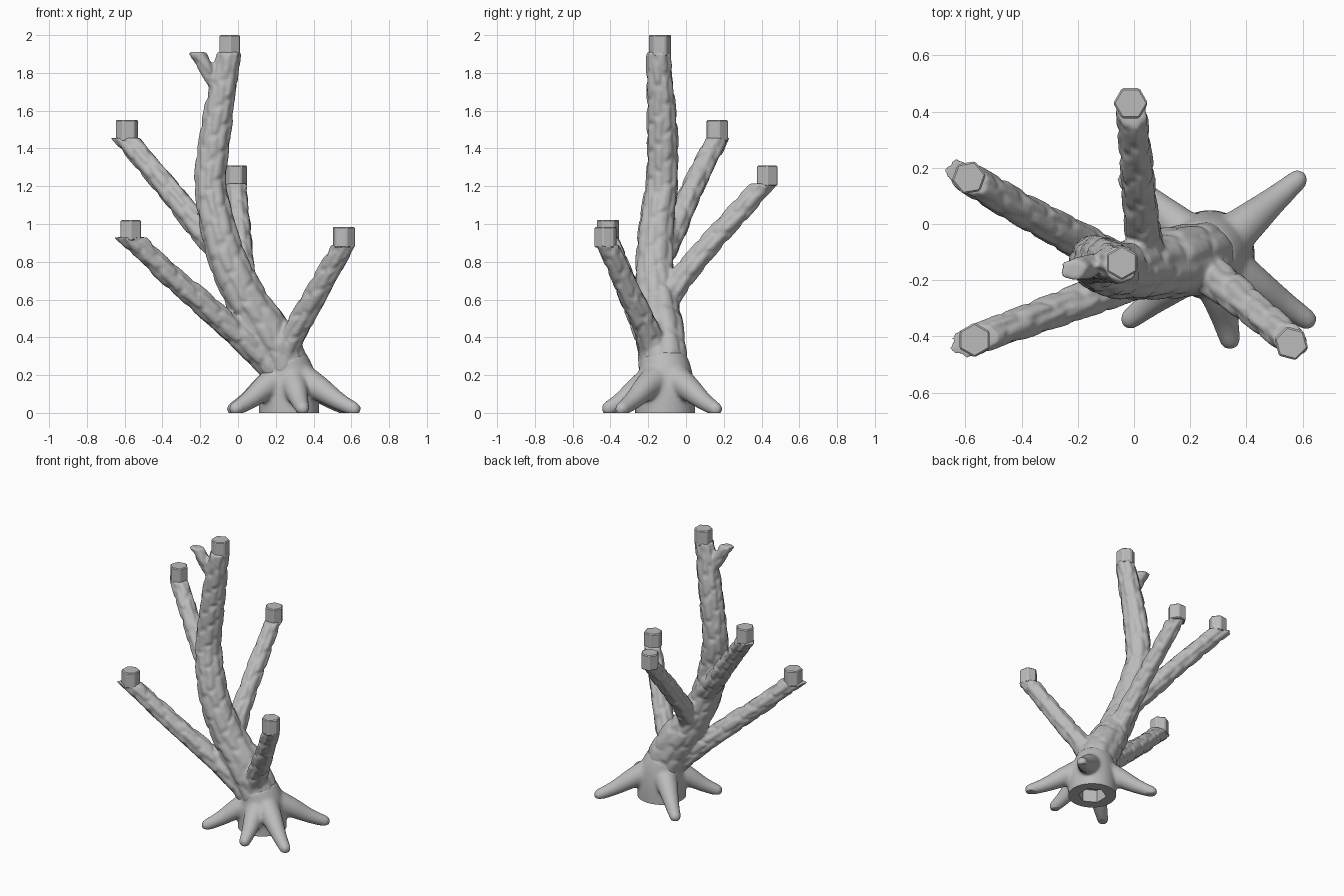
import bpy, bmesh, math
from mathutils import Vector, noise

if "Cube" in bpy.data.objects:
    bpy.data.objects.remove(bpy.data.objects["Cube"])

grey = bpy.data.materials.new("warm_grey")
grey.use_nodes = True
COLOUR = (0.5, 0.5, 0.5, 1)
grey.diffuse_color = COLOUR
grey.node_tree.nodes["Principled BSDF"].inputs["Base Color"].default_value = COLOUR


def make_object(name, bm):
    bmesh.ops.recalc_face_normals(bm, faces=bm.faces)
    mesh = bpy.data.meshes.new(name)
    bm.to_mesh(mesh)
    bm.free()
    mesh.materials.append(grey)
    obj = bpy.data.objects.new(name, mesh)
    bpy.context.collection.objects.link(obj)
    return obj


def activate(obj):
    bpy.ops.object.select_all(action='DESELECT')
    obj.select_set(True)
    bpy.context.view_layer.objects.active = obj


def apply_modifier(obj, kind, **settings):
    activate(obj)
    mod = obj.modifiers.new(kind.title(), kind)
    for key, value in settings.items():
        setattr(mod, key, value)
    bpy.ops.object.modifier_apply(modifier=mod.name)


def resample(points, step):
    """Smooth spline through (x, y, z, radius) points, evenly stepped."""
    pts = [Vector(p) for p in points]
    pts = [2 * pts[0] - pts[1]] + pts + [2 * pts[-1] - pts[-2]]
    out = []
    for a, b, c, d in zip(pts, pts[1:], pts[2:], pts[3:]):
        count = max(2, int((c - b).length / step))
        for i in range(count):
            t = i / count
            out.append(0.5 * (2 * b + (c - a) * t + (2 * a - 5 * b + 4 * c - d) * t * t
                              + (3 * b - a - 3 * c + d) * t ** 3))
    return out + [pts[-2]]


def bark(angle, length, plates, seed):
    """Height of long staggered bark plates with grooves between them."""
    wobble = noise.noise(Vector((math.cos(angle) * 2, math.sin(angle) * 2, length * 9 + seed)))
    u = angle / math.tau * plates + 0.35 * wobble
    column = math.floor(u) % plates
    v = length / 0.15 + column * 0.618 + seed + 0.25 * wobble
    row = math.floor(v)
    edge = min(min(u % 1, 1 - u % 1) * 3.5, min(v % 1, 1 - v % 1) * 6, 1)
    lift = noise.noise(Vector((column * 3.7, row * 5.3, seed + 0.5)))
    return 0.011 * (edge - 0.6) + 0.006 * lift + 0.003 * wobble


def tube(bm, points, plates=0, seed=0.0, top=None, round_tip=False, sides=48):
    """Tapered tube; optional bark, level cut at height top, or round tip."""
    path = resample(points, 0.012)
    chord = (path[-1] - path[0]).to_3d()
    ref = chord.orthogonal().normalized()
    total = sum((b.to_3d() - a.to_3d()).length for a, b in zip(path, path[1:]))
    length, rings = 0.0, []
    for i, p in enumerate(path):
        before, after = path[max(i - 1, 0)].to_3d(), path[min(i + 1, len(path) - 1)].to_3d()
        tangent = (after - before).normalized()
        if i:
            length += (p.to_3d() - before).length
        side = (ref - tangent * ref.dot(tangent)).normalized()
        up = tangent.cross(side)
        radius = p.w
        if round_tip and total - length < radius:
            radius *= math.sqrt(max(0.01, 1 - (1 - (total - length) / radius) ** 2))
        ring = []
        for k in range(sides):
            angle = math.tau * k / sides
            r = radius + (bark(angle, length, plates, seed) if plates else 0)
            co = p.to_3d() + (side * math.cos(angle) + up * math.sin(angle)) * r
            if top and (co.z > top or i == len(path) - 1):
                co += tangent * ((top - co.z) / tangent.z)
            ring.append(bm.verts.new(co))
        rings.append(ring)
    for a, b in zip(rings, rings[1:]):
        for k in range(sides):
            n = (k + 1) % sides
            bm.faces.new((a[k], a[n], b[n], b[k]))
    bm.faces.new(rings[0][::-1])
    bm.faces.new(rings[-1])


def prism(name, sides, radius, x, y, low, high, turn=0):
    bm = bmesh.new()
    bmesh.ops.create_cone(bm, cap_ends=True, segments=sides, radius1=radius,
                          radius2=radius, depth=high - low)
    obj = make_object(name, bm)
    obj.location = (x, y, (low + high) / 2)
    obj.rotation_euler.z = math.radians(turn)
    return obj


# Barked trunk and branches, fused into one skin
bm = bmesh.new()
tube(bm, [(0.26, -0.11, 0.13, 0.13), (0.235, -0.12, 0.27, 0.13), (0.15, -0.135, 0.43, 0.125),
          (0.045, -0.155, 0.6, 0.11), (-0.05, -0.165, 0.8, 0.1), (-0.11, -0.155, 1.0, 0.092),
          (-0.145, -0.13, 1.2, 0.083), (-0.13, -0.125, 1.4, 0.08), (-0.1, -0.13, 1.6, 0.076),
          (-0.065, -0.14, 1.8, 0.067), (-0.045, -0.143, 1.91, 0.06)], 9, 0.3, 1.91)
tube(bm, [(-0.03, -0.16, 0.77, 0.07), (-0.16, -0.08, 0.93, 0.066),
          (-0.38, 0.04, 1.2, 0.058), (-0.6, 0.17, 1.46, 0.052)], 7, 1.7, 1.455)
tube(bm, [(0.2, -0.14, 0.24, 0.09), (0.02, -0.2, 0.4, 0.07),
          (-0.27, -0.305, 0.65, 0.06), (-0.585, -0.42, 0.94, 0.053)], 7, 2.4, 0.93)
tube(bm, [(0.21, -0.13, 0.25, 0.09), (0.3, -0.2, 0.43, 0.067),
          (0.42, -0.3, 0.64, 0.06), (0.565, -0.42, 0.9, 0.055)], 7, 3.1, 0.89)
tube(bm, [(0.06, -0.15, 0.54, 0.08), (0.035, -0.05, 0.68, 0.064),
          (0.015, 0.14, 0.91, 0.058), (-0.01, 0.42, 1.22, 0.052)], 7, 4.6, 1.215)
tube(bm, [(-0.08, -0.14, 1.68, 0.04), (-0.14, -0.145, 1.78, 0.04),
          (-0.22, -0.16, 1.91, 0.036)], 5, 5.2, 1.91)
tree = make_object("barked_trunk_and_branches", bm)
apply_modifier(tree, 'REMESH', mode='VOXEL', voxel_size=0.0085)
apply_modifier(tree, 'SMOOTH', factor=0.5, iterations=3)

# Smooth root flare around the foot
HUB = Vector((0.27, -0.11, 0))
bm = bmesh.new()
tube(bm, [(0.27, -0.11, -0.06, 0.16), (0.27, -0.11, 0.1, 0.158),
          (0.26, -0.11, 0.2, 0.145), (0.235, -0.12, 0.29, 0.125)])
for x, y in ((0.61, 0.18), (0.645, -0.36), (0.35, -0.445), (-0.04, -0.36), (-0.05, 0.18)):
    reach = Vector((x, y, 0)) - HUB
    tube(bm, [(*(HUB + reach * f + Vector((0, 0, z))), r) for f, z, r in
              ((0.08, 0.2, 0.09), (0.4, 0.135, 0.068), (0.7, 0.062, 0.048), (1, 0.005, 0.034))],
         round_tip=True)
roots = make_object("root_flare", bm)
apply_modifier(roots, 'REMESH', mode='VOXEL', voxel_size=0.01)
apply_modifier(roots, 'SMOOTH', factor=0.5, iterations=14)

# Level underside and six-sided socket
for cutter in (prism("ground_cutter", 4, 3, 0, 0, -1, 0), prism("socket_cutter", 6, 0.095, 0.27, -0.11, -0.5, 0.09)):
    cutter.hide_render = True
    apply_modifier(roots, 'BOOLEAN', operation='DIFFERENCE', object=cutter, solver='EXACT')
    bpy.data.objects.remove(cutter)

for obj in (tree, roots):
    activate(obj)
    bpy.ops.object.shade_smooth_by_angle(angle=math.radians(50))

# Six-sided pegs on the branch ends
for name, x, y, top, turn in (("trunk_peg", -0.043, -0.138, 2.0, 0),
                              ("back_peg", -0.012, 0.43, 1.31, 30),
                              ("upper_right_peg", -0.588, 0.165, 1.55, 40),
                              ("lower_right_peg", -0.568, -0.413, 1.022, 0),
                              ("left_peg", 0.56, -0.425, 0.985, 15)):
    peg = prism(name, 6, 0.062, x, y, top - 0.11, top, turn)
    apply_modifier(peg, 'BEVEL', width=0.006, segments=1)
